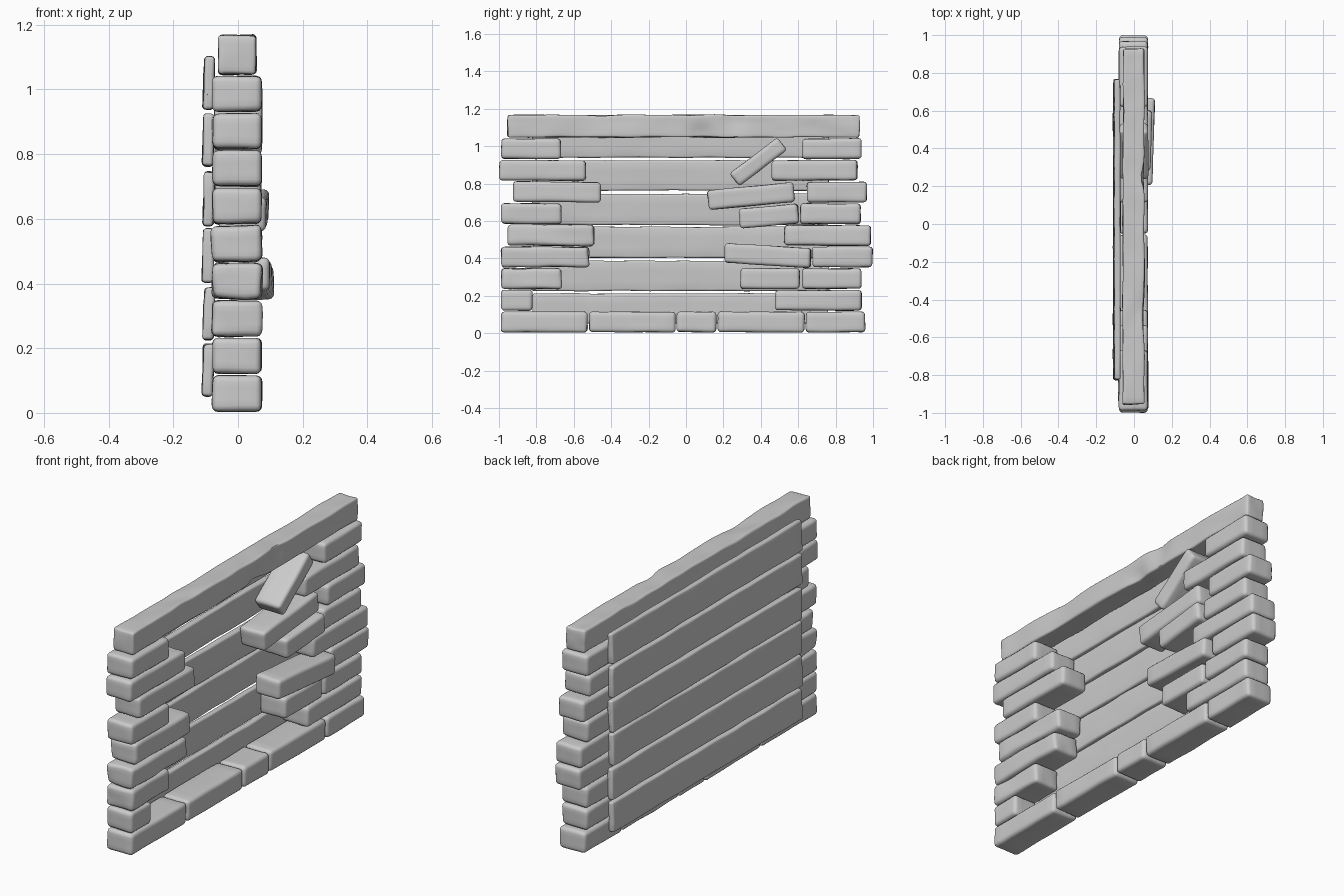
import bpy, bmesh, random
from math import radians, exp
from mathutils import Vector, Euler, noise

if "Cube" in bpy.data.objects:
    bpy.data.objects.remove(bpy.data.objects["Cube"])

random.seed(7)


def block(name, size, loc, rot=(0, 0, 0), bevel=0.018, cuts=6, side=2, jitter=0.003, rough=0.003, dents=()):
    """Worn, softly bevelled block; long axis is y. Dents: (point, radius, depth vector)."""
    bm = bmesh.new()
    bmesh.ops.create_cube(bm, size=1)
    for v in bm.verts:
        for i in range(3):
            v.co[i] = v.co[i] * size[i] - (1 if v.co[i] > 0 else -1) * random.uniform(0, jitter)
    long = [e for e in bm.edges if abs(e.verts[0].co.y - e.verts[1].co.y) > size[1] / 2]
    short = [e for e in bm.edges if e not in long]
    for edges, n in ((long, cuts), (short, side)):
        if edges is short:
            edges = [e for e in bm.edges if abs(e.verts[0].co.y - e.verts[1].co.y) < 0.02]
        bmesh.ops.subdivide_edges(bm, edges=edges, cuts=n, use_grid_fill=True)
    sharp = [e for e in bm.edges if e.is_manifold and e.calc_face_angle() > 0.8]
    bmesh.ops.bevel(bm, geom=sharp, offset=bevel, offset_type='OFFSET', segments=3,
                    profile=0.5, affect='EDGES', clamp_overlap=True)
    seed = Vector([random.uniform(0, 50) for _ in range(3)])
    for v in bm.verts:
        p = v.co.copy()
        n = noise.noise_vector(Vector((p.x * 14, p.y * 7, p.z * 14)) + seed)
        v.co += Vector((n.x, n.y, n.z)) * rough
        for point, radius, depth in dents:
            v.co += Vector(depth) * exp(-((p - Vector(point)).length / radius) ** 2)
    bmesh.ops.recalc_face_normals(bm, faces=bm.faces)
    mesh = bpy.data.meshes.new(name)
    bm.to_mesh(mesh)
    bm.free()
    ob = bpy.data.objects.new(name, mesh)
    bpy.context.collection.objects.link(ob)
    ob.location = loc
    ob.rotation_euler = Euler([radians(a) for a in rot])
    bpy.context.view_layer.objects.active = ob
    bpy.ops.object.select_all(action='DESELECT')
    ob.select_set(True)
    bpy.ops.object.shade_smooth_by_angle(angle=radians(35))
    return ob


# Regular bricks: y start and end for each course, bottom to top
courses = [
    [(-.99, -.525), (-.52, -.055), (-.052, .163), (.168, .635), (.64, .96)],
    [(-.99, -.82), (.475, .94)],
    [(-.99, -.665), (.29, .61), (.62, .94)],
    [(-.99, -.52), (.675, .998)],
    [(-.955, -.49), (.525, .99)],
    [(-.99, -.665), (.61, .935)],
    [(-.925, -.455), (.645, .968)],
    [(-1.0, -.535), (.455, .918)],
    [(-.99, -.668), (.62, .94)],
]
for row, spans in enumerate(courses):
    for col, (a, b) in enumerate(spans):
        worn = a < -.9 and row in (2, 3, 4)
        block(f"brick_{row}_{col}", (.155, b - a, .112), (-.003, (a + b) / 2, .06 + row * .1158),
              (random.uniform(-.5, .5), 0, 0), rough=.007 if worn else .003)

# Slipped and loose bricks in the broken gap: length, location, rotation
slipped = [
    (.465, (.03, .438, .415), (-3.5, 0, -2)),
    (.32, (.018, .443, .627), (5, 0, -1.5)),
    (.465, (0, .347, .733), (5.5, 0, 0)),
    (.325, (0, .386, .917), (37, 0, 0)),
]
for i, (length, loc, rot) in enumerate(slipped):
    block(f"slipped_brick_{i}", (.15, length, .108 if i != 3 else .088), loc, rot)

# Weathered top beam with split chips on its outer side
block("top_beam", (.115, 1.885, .122), (-.003, -.015, 1.107), bevel=.01, cuts=50, side=4,
      jitter=.004, rough=.006,
      dents=[((.057, .1, -.045), .06, (-.02, 0, .004)),
             ((.057, .27, .035), .06, (-.016, 0, 0)),
             ((.057, -.45, .05), .08, (-.008, 0, -.003))])

# Overlapping boards across the back
for i, (z0, z1) in enumerate([(.05, .213), (.225, .388), (.402, .57), (.577, .747), (.762, .925), (.938, 1.102)]):
    block(f"back_board_{i}", (.036, 1.59 + random.uniform(-.01, .01), z1 - z0),
          (-.092 + .002 * (i % 2), -.03, (z0 + z1) / 2), (0, 2, 0),
          bevel=.011, cuts=24, side=2, rough=.004)
